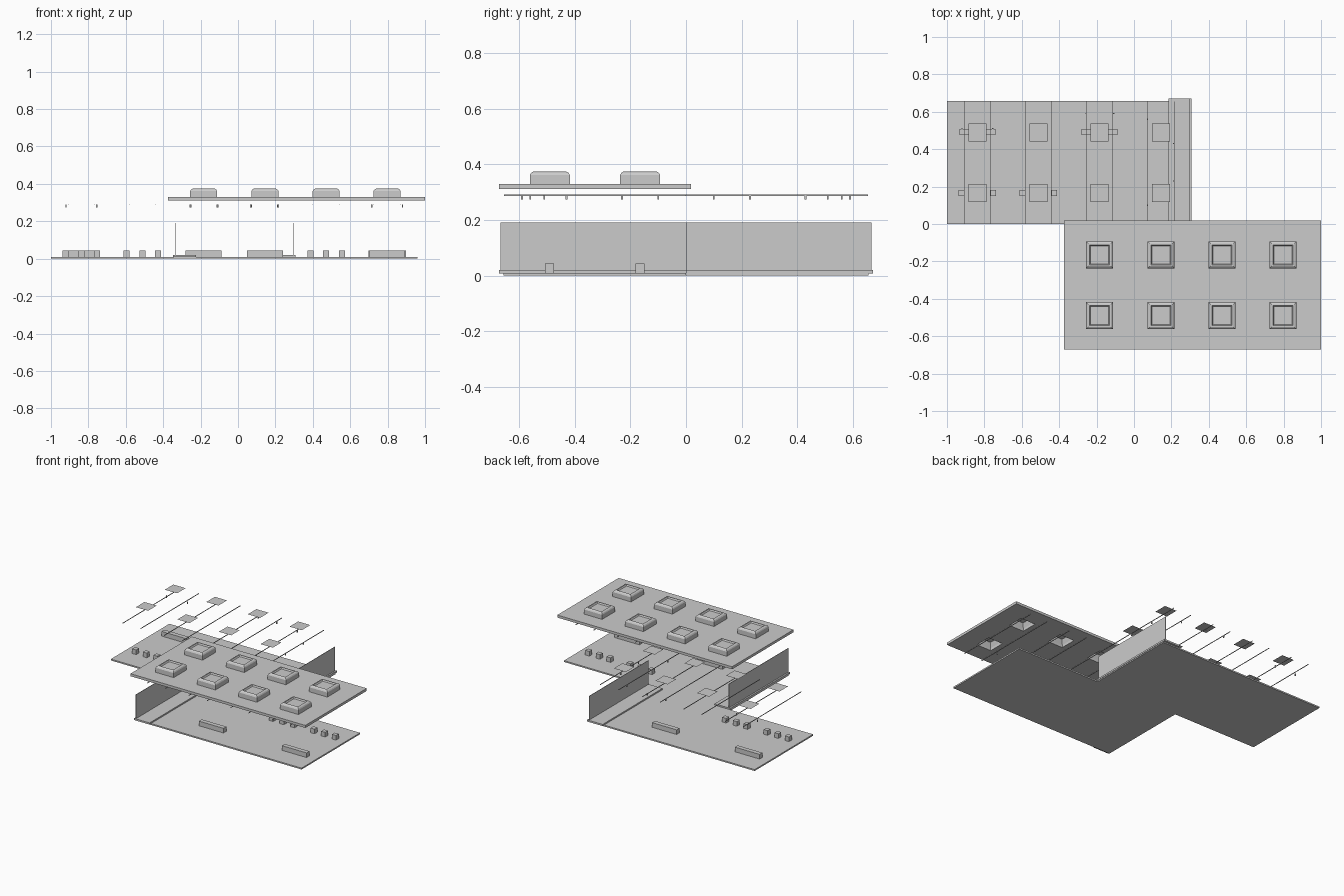
import bpy, bmesh
from mathutils import Vector

if "Cube" in bpy.data.objects:
    bpy.data.objects.remove(bpy.data.objects["Cube"])

PIVOT_X = -0.02   # the two halves are copies turned 180 degrees about this axis
COLS = [-0.837, -0.511, -0.184, 0.144]
ROWS = [0.165, 0.49]


def make(name, bm):
    bmesh.ops.recalc_face_normals(bm, faces=bm.faces)
    me = bpy.data.meshes.new(name)
    bm.to_mesh(me)
    bm.free()
    ob = bpy.data.objects.new(name, me)
    bpy.context.collection.objects.link(ob)
    return ob


def turn(x, y, s):
    return (x, y) if s > 0 else (2 * PIVOT_X - x, -y)


def add_box(bm, x0, x1, y0, y1, z0, z1, s=1):
    a, b = turn(x0, y0, s), turn(x1, y1, s)
    lo = Vector((min(a[0], b[0]), min(a[1], b[1]), z0))
    hi = Vector((max(a[0], b[0]), max(a[1], b[1]), z1))
    g = bmesh.ops.create_cube(bm, size=1)
    for v in g['verts']:
        v.co = (lo + hi) / 2 + v.co * (hi - lo)


def box(name, *dims):
    bm = bmesh.new()
    add_box(bm, *dims)
    return make(name, bm)


def add_square_rings(bm, cx, cy, profile):
    """Closed loop of square rings: profile is (half size, z)."""
    rings = [[bm.verts.new((cx + i * h, cy + j * h, z))
              for i, j in ((-1, -1), (1, -1), (1, 1), (-1, 1))] for h, z in profile]
    for a, b in zip(rings, rings[1:] + rings[:1]):
        for k in range(4):
            n = (k + 1) % 4
            bm.faces.new((a[k], a[n], b[n], b[k]))


for s, side in ((1, "back"), (-1, "front")):
    # base board, edge strip and upright divider
    box(side + "_base_board", -1.0, 0.305, 0, 0.657, 0, 0.01, s)
    box(side + "_edge_strip", 0.185, 0.308, 0, 0.672, 0.008, 0.02, s)
    box(side + "_divider_wall", 0.294, 0.297, 0, 0.668, 0.01, 0.19, s)

    # long connector bars and small cubes on the board
    bm = bmesh.new()
    for x in (COLS[0], COLS[2]):
        add_box(bm, x - 0.097, x + 0.097, 0.475, 0.507, 0.01, 0.043, s)
    for x in COLS[:2]:
        for d in (-0.084, 0, 0.084):
            add_box(bm, x + d - 0.016, x + d + 0.016, 0.149, 0.181, 0.01, 0.043, s)
    make(side + "_connectors", bm)

    # flat screens
    bm = bmesh.new()
    for x in COLS:
        for y in ROWS:
            cx, cy = turn(x, y, s)
            g = bmesh.ops.create_grid(bm, x_segments=1, y_segments=1, size=0.048)
            bmesh.ops.translate(bm, verts=g['verts'], vec=(cx, cy, 0.365))
    make(side + "_screens", bm)

    # thin wires with small drop hooks
    bm = bmesh.new()
    for x in COLS:
        for d in (-0.071, 0.071):
            add_box(bm, x + d - 0.0018, x + d + 0.0018, 0, 0.655, 0.287, 0.291, s)
    for x, y in ((-0.255, 0.59), (-0.108, 0.59), (-0.92, 0.51), (-0.755, 0.51),
                 (0.073, 0.56), (0.073, 0.10), (0.212, 0.43), (0.212, 0.23)):
        add_box(bm, x - 0.003, x + 0.003, y - 0.003, y + 0.003, 0.273, 0.289, s)
    make(side + "_wires", bm)

# cover plate, built as a grid of cells with square openings left out
keys = [turn(x, y, -1) for x in COLS for y in ROWS]
H = 0.058
xs = sorted([-0.375, 1.0] + [c + d for c in {k[0] for k in keys} for d in (-H, H)])
ys = sorted([-0.672, 0.018] + [c + d for c in {k[1] for k in keys} for d in (-H, H)])
bm = bmesh.new()
grid = [[bm.verts.new((x, y, 0.312)) for y in ys] for x in xs]
for i in range(len(xs) - 1):
    for j in range(len(ys) - 1):
        if not (i % 2 and j % 2):
            bm.faces.new((grid[i][j], grid[i + 1][j], grid[i + 1][j + 1], grid[i][j + 1]))
g = bmesh.ops.extrude_face_region(bm, geom=bm.faces[:])
bmesh.ops.translate(bm, verts=[v for v in g['geom'] if isinstance(v, bmesh.types.BMVert)],
                    vec=(0, 0, 0.018))
make("cover_plate", bm)

# raised bevelled key frames around each opening
bm = bmesh.new()
for x, y in keys:
    add_square_rings(bm, x, y, [(0.072, 0.330), (0.072, 0.362), (0.068, 0.369), (0.060, 0.374),
                                (0.054, 0.374), (0.047, 0.363), (0.058, 0.330)])
make("key_frames", bm)
